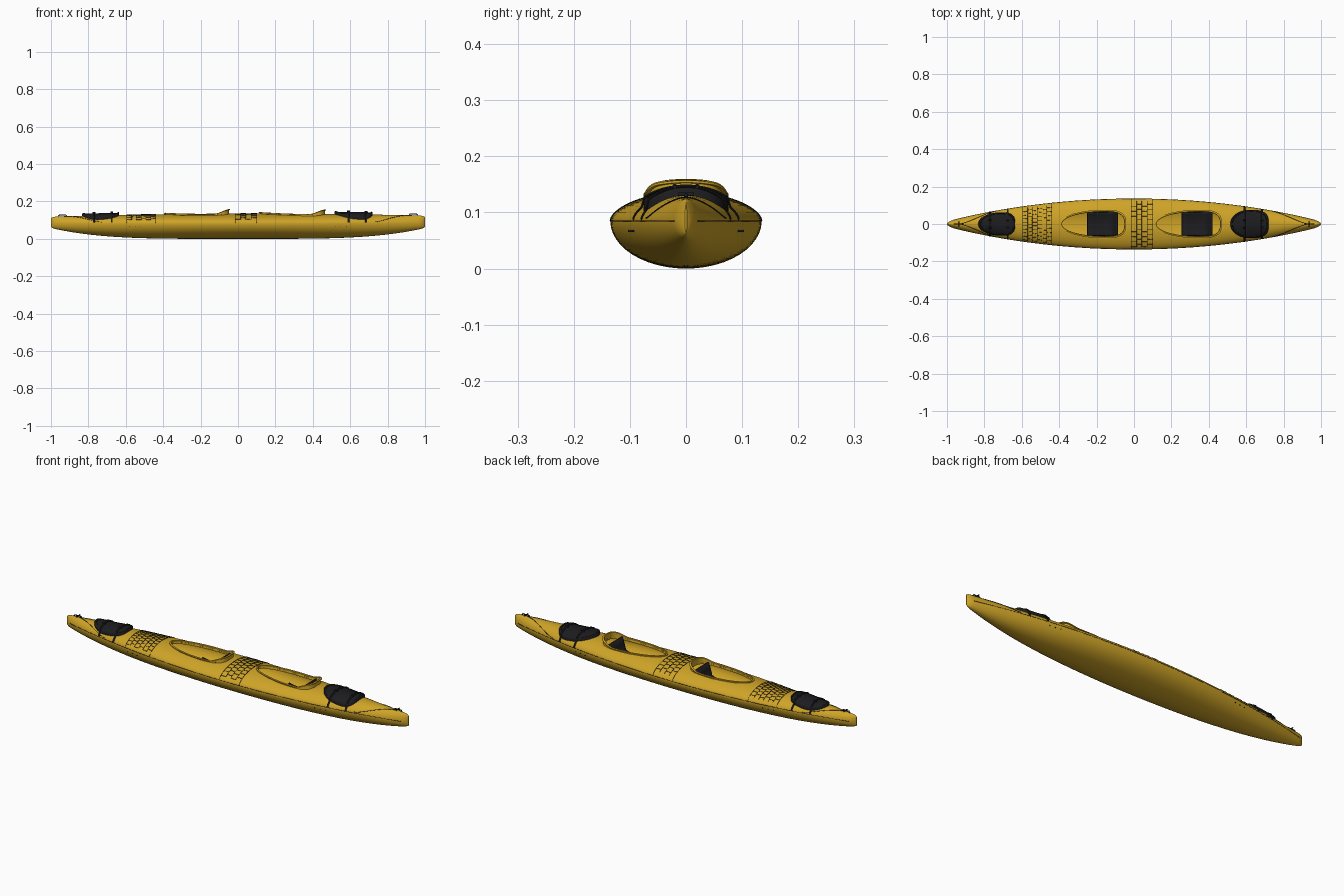
import bpy, bmesh, math
from math import sin, cos, pi, sqrt

if "Cube" in bpy.data.objects:
    bpy.data.objects.remove(bpy.data.objects["Cube"])


def material(name, rgb):
    m = bpy.data.materials.new(name)
    m.diffuse_color = (*rgb, 1)
    m.use_nodes = True
    m.node_tree.nodes["Principled BSDF"].inputs["Base Color"].default_value = m.diffuse_color
    return m


YELLOW = material("yellow", (0.62, 0.37, 0.02))
BLACK = material("black", (0.012, 0.012, 0.014))
SHEER = 0.085


# Hull shape: half width, keel height and deck height along the length
def end_round(x):
    return sqrt(max(0, 1 - (max(0, abs(x) - 0.97) / 0.03) ** 2))


def width(x):
    return max(0.002, (0.012 + 0.123 * max(0, 1 - x * x) ** 0.95) * end_round(x))


def keel(x):
    k = 0.75 + 0.25 * end_round(x)
    return SHEER - (SHEER - 0.058 * abs(x) ** 4) * k


def ridge(x):
    k = 0.75 + 0.25 * end_round(x)
    return SHEER + (0.036 + 0.014 * (1 - x * x) + 0.003 * x) * k


def deck(x, y):
    t = max(0, 1 - (y / width(x)) ** 2)
    return SHEER + (ridge(x) - SHEER) * t ** 0.6


def finish(name, bm, mat, angle=40):
    bmesh.ops.recalc_face_normals(bm, faces=bm.faces[:])
    me = bpy.data.meshes.new(name)
    bm.to_mesh(me)
    bm.free()
    ob = bpy.data.objects.new(name, me)
    bpy.context.collection.objects.link(ob)
    me.materials.append(mat)
    bpy.ops.object.select_all(action='DESELECT')
    ob.select_set(True)
    bpy.context.view_layer.objects.active = ob
    bpy.ops.object.shade_smooth_by_angle(angle=math.radians(angle))
    return ob


def loft(rings, closed=True, cap_start=False, cap_end=False):
    bm = bmesh.new()
    vs = [[bm.verts.new(p) for p in r] for r in rings]
    n = len(vs[0])
    for a, b in zip(vs, vs[1:]):
        for i in range(n if closed else n - 1):
            j = (i + 1) % n
            bm.faces.new((a[i], a[j], b[j], b[i]))
    if cap_start:
        bm.faces.new(vs[0])
    if cap_end:
        bm.faces.new(vs[-1])
    return bm


def tubes(name, paths, radius, mat=BLACK):
    cu = bpy.data.curves.new(name, 'CURVE')
    cu.dimensions = '3D'
    cu.bevel_depth = radius
    cu.bevel_resolution = 1
    cu.use_fill_caps = True
    for path in paths:
        s = cu.splines.new('POLY')
        s.points.add(len(path) - 1)
        for p, q in zip(s.points, path):
            p.co = (*q, 1)
    tmp = bpy.data.objects.new(name + "_curve", cu)
    bpy.context.collection.objects.link(tmp)
    bpy.context.view_layer.update()
    me = bpy.data.meshes.new_from_object(tmp.evaluated_get(bpy.context.evaluated_depsgraph_get()))
    bpy.data.objects.remove(tmp)
    bm = bmesh.new()
    bm.from_mesh(me)
    return finish(name, bm, mat, 60)


# Egg outline (x centre, left length, right length, half width), squarer on the right
def egg(e, grow=0.0, n=56):
    xc, al, ar, b = e
    pts = []
    for i in range(n):
        c, s = cos(2 * pi * i / n), sin(2 * pi * i / n)
        a, p = (ar, 2 / 3) if c > 0 else (al, 1)
        pts.append((xc + math.copysign(abs(c) ** p * (a + grow), c),
                    math.copysign(abs(s) ** p * (b + grow), s)))
    return pts


def in_egg(e, x, y):
    xc, al, ar, b = e
    a, n = (ar, 3) if x > xc else (al, 2)
    return (abs(x - xc) / a) ** n + (abs(y) / b) ** n < 1.02


COCKPITS = [(-0.16, 0.225, 0.108, 0.066), (0.345, 0.225, 0.115, 0.066)]

# Hull: closed loft, cockpit openings cut out of the deck, then given thickness
rings = []
for i in range(101):
    x = sin(pi / 2 * (i / 50 - 1))
    ring = []
    for j in range(48):
        c, s = cos(2 * pi * j / 48), sin(2 * pi * j / 48)
        z = (SHEER + (ridge(x) - SHEER) * s ** 1.2) if s > 0 else SHEER + (SHEER - keel(x)) * s
        ring.append((x, width(x) * c, z))
    rings.append(ring)
hull = finish("hull", loft(rings, True, True, True), YELLOW)
for e in COCKPITS:
    outline = egg(e)
    cutter = finish("cockpit_cutter", loft([[(x, y, z) for x, y in outline] for z in (0.07, 0.25)],
                                           True, True, True), YELLOW)
    cutter.hide_render = True
    mod = hull.modifiers.new("cut", 'BOOLEAN')
    mod.object = cutter
    mod.solver = 'EXACT'
    bpy.context.view_layer.update()
    me = bpy.data.meshes.new_from_object(hull.evaluated_get(bpy.context.evaluated_depsgraph_get()))
    hull.modifiers.clear()
    hull.data = me
    bpy.data.objects.remove(cutter)
bm = bmesh.new()
bm.from_mesh(hull.data)
inner = [f for f in bm.faces if any(all(v.co.z > 0.06 and in_egg(e, v.co.x, v.co.y) for v in f.verts)
                                    for e in COCKPITS)]
bmesh.ops.delete(bm, geom=inner, context='FACES')
bm.to_mesh(hull.data)
bm.free()
shell = hull.modifiers.new("thickness", 'SOLIDIFY')
shell.thickness = 0.003
shell.offset = -1

# Cockpit rims and seats
RIM = [(0, -0.01, 0), (0, 0.006, 1), (0.002, 0.008, 1), (0.010, 0.007, 1),
       (0.010, 0.003, 1), (0.004, 0.002, 1), (0.006, -0.012, 0)]
for name, e in zip(("front", "rear"), COCKPITS):
    rings = []
    base = egg(e)
    for off, h, lift in RIM + RIM[:1]:
        ring = []
        for (bx, by), (x, y) in zip(base, egg(e, off)):
            t = min(1, max(0, (bx - e[0] - 0.035) / 0.07))
            ring.append((x, y, deck(bx, by) + h + lift * 0.017 * t * t * (3 - 2 * t)))
        rings.append(ring)
    bm = loft(rings)
    bmesh.ops.remove_doubles(bm, verts=bm.verts[:], dist=1e-5)
    finish(name + "_cockpit_rim", bm, YELLOW)

    side = [(-0.09, 0.052), (-0.06, 0.045), (0.0, 0.04), (0.035, 0.045), (0.055, 0.065),
            (0.066, 0.10), (0.075, 0.132)]
    rows = [[(e[0] + dx, 0.064 * k / 6, z + 0.012 * (k / 6) ** 2 * (1 if z < 0.06 else 0))
             for k in range(-6, 7)] for dx, z in side]
    seat = finish(name + "_seat", loft(rows, False), BLACK)
    s = seat.modifiers.new("thickness", 'SOLIDIFY')
    s.thickness = 0.006

# Hatch covers draped over the deck, with hold-down straps
LID = [(0.02, 0.012), (0.25, 0.012), (0.5, 0.012), (0.7, 0.012), (0.88, 0.012), (0.9, 0.015),
       (0.97, 0.015), (1.0, 0.011), (1.0, -0.004)]
for name, e, straps in (("front", (-0.715, 0.118, 0.08, 0.062), (-0.77, -0.675)),
                        ("rear", (0.62, 0.105, 0.10, 0.076), (0.59, 0.685))):
    rings = [[(e[0] + (x - e[0]) * s, y * s, deck(e[0] + (x - e[0]) * s, y * s) + h)
              for x, y in egg(e)] for s, h in LID]
    finish(name + "_hatch_cover", loft(rings, True, True, False), BLACK)
    paths = []
    for x in straps:
        w = width(x)
        for d in (-0.003, 0, 0.003):
            paths.append([(x + d, w * sin(a), deck(x, w * sin(a)) +
                           (0.016 if in_egg(e, x, w * sin(a)) else 0.002))
                          for a in [pi / 2 * (k / 14 - 1) for k in range(29)]])
    tubes(name + "_hatch_straps", paths, 0.0022)
    # Strap buckles
    tubes(name + "_hatch_buckles", [[(x - 0.008, y, deck(x, y) + 0.017), (x + 0.008, y, deck(x, y) + 0.017)]
                                    for x in straps for y in (-0.02, 0.02)], 0.004)


# Deck nets: cords across the deck joined by short lengthwise cords
def across(x, reach=1.0):
    w = width(x)
    return [(x, w * sin(a), deck(x, w * sin(a)) + 0.001)
            for a in [pi / 2 * reach * (k / 12 - 1) for k in range(25)]]


def lengthwise(x0, x1, f):
    xs = [x0 + (x1 - x0) * k / 6 for k in range(7)]
    return [(x, f * width(x), deck(x, f * width(x)) + 0.001) for x in xs]


for name, x0, x1, n in (("front", -0.595, -0.44, 7), ("middle", -0.015, 0.10, 5)):
    paths = [across(x0 + (x1 - x0) * i / (n - 1), 1 if i in (0, n - 1) else 0.72) for i in range(n)]
    for i in range(n - 1):
        a, b = [x0 + (x1 - x0) * k / (n - 1) for k in (i, i + 1)]
        shift = 0.09 * (i % 2)
        paths += [lengthwise(a, b, f / 10 + shift) for f in range(-9, 9, 2)]
    tubes(name + "_deck_net", paths, 0.0011)

# Seam cord along both sides
xs = [-0.97 + 1.94 * k / 60 for k in range(61)]
tubes("seam_cord", [[(x, s * width(x), SHEER) for x in xs] for s in (-1, 1)], 0.0011)

# Deck lines from the ends, carry handles
lines, handles, rivets = [], [], []
for end in (-1, 1):
    for s in (-1, 1):
        path = []
        for k in range(21):
            t = k / 20
            x = end * (0.93 - 0.2 * t)
            y = s * width(x) * sin(pi / 2 * t) * 0.99
            path.append((x, y, deck(x, y) + 0.001))
        lines.append(path)
        rivets += [(end * x, s * width(x) * 0.985, SHEER - 0.018) for x in (0.52, 0.55, 0.58)]
    z = ridge(0.94 * end) + 0.007
    handles.append([(end * 0.915, 0, z - 0.006), (end * 0.92, 0, z), (end * 0.955, 0, z),
                    (end * 0.96, 0, z - 0.006)])
    handles.append([(end * 0.935, -0.014, z), (end * 0.935, 0.014, z)])
tubes("deck_lines", lines, 0.0012)
tubes("carry_handles", handles, 0.0032)

# Side rivets
tubes("side_rivets", [[(x, y - 0.002, z), (x, y + 0.002, z)] for x, y, z in rivets], 0.002)
